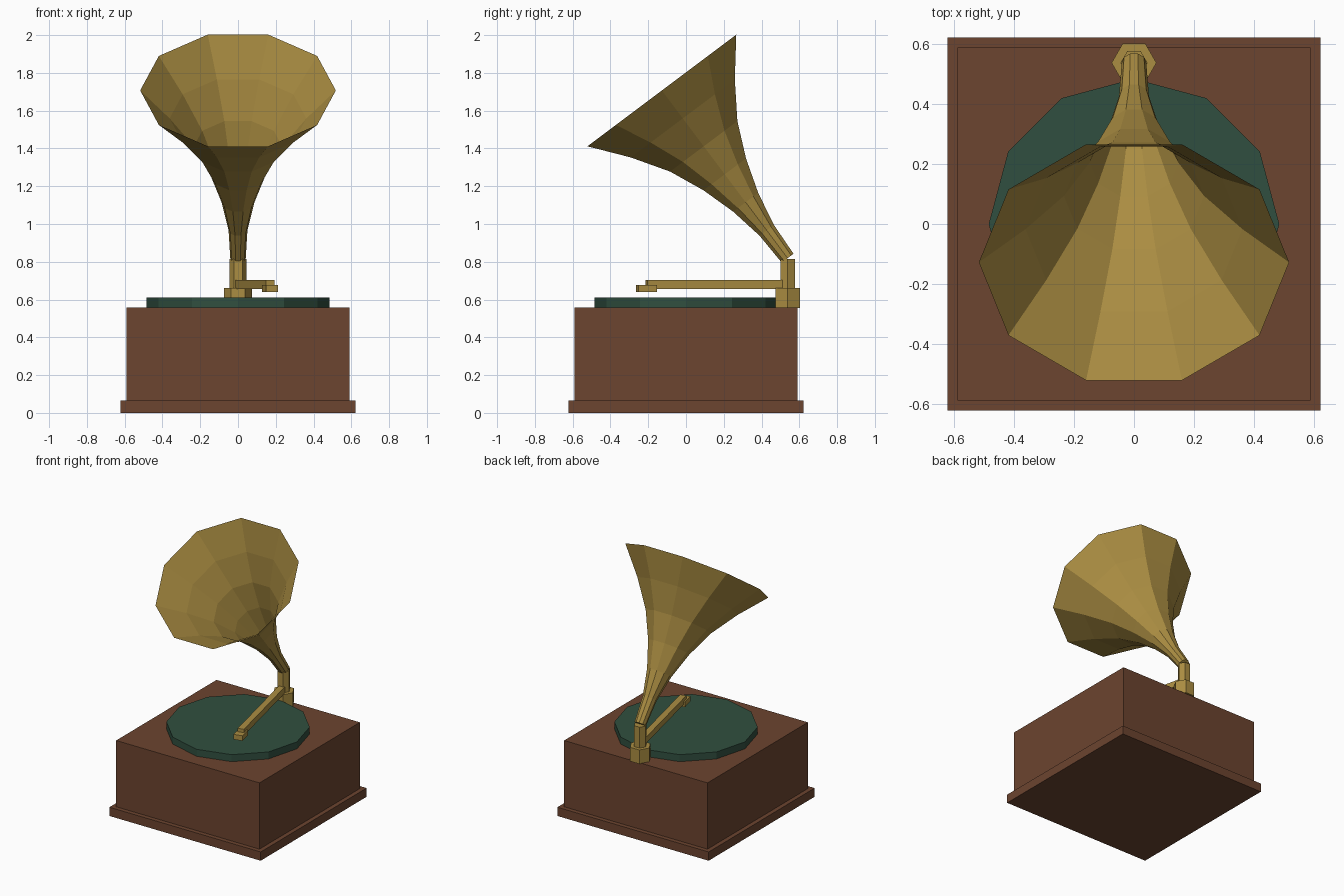
import bpy
import bmesh
from math import cos, sin, pi
from mathutils import Vector, Matrix

cube = bpy.data.objects.get("Cube")
if cube:
    bpy.data.objects.remove(cube, do_unlink=True)


def material(name, rgb):
    mat = bpy.data.materials.new(name)
    mat.use_nodes = True
    color = (*rgb, 1.0)
    mat.diffuse_color = color
    mat.node_tree.nodes["Principled BSDF"].inputs["Base Color"].default_value = color
    return mat


wood = material("brown wood", (0.15, 0.058, 0.029))
felt = material("green felt", (0.03, 0.078, 0.05))
brass = material("brass", (0.41, 0.27, 0.055))


def finish(bm, name, mat):
    mesh = bpy.data.meshes.new(name)
    bm.to_mesh(mesh)
    bm.free()
    mesh.materials.append(mat)
    obj = bpy.data.objects.new(name, mesh)
    bpy.context.collection.objects.link(obj)
    return obj


def box(name, mat, size, center, turn=0.0):
    bm = bmesh.new()
    place = (Matrix.Translation(center) @ Matrix.Rotation(turn, 4, 'Z')
             @ Matrix.Diagonal((*size, 1)))
    bmesh.ops.create_cube(bm, size=1, matrix=place)
    return finish(bm, name, mat)


def lathe(name, mat, profile, sides, origin, axis, caps):
    """Sweep (distance, radius) rings along an axis lying in the YZ plane."""
    bm = bmesh.new()
    axis = Vector(axis).normalized()
    across = Vector((1, 0, 0))
    up = axis.cross(across)
    rings = []
    for t, r in profile:
        middle = Vector(origin) + axis * t
        rings.append([bm.verts.new(middle + r * (cos(a) * across + sin(a) * up))
                      for a in (2 * pi * i / sides for i in range(sides))])
    for low, high in zip(rings, rings[1:]):
        for i in range(sides):
            j = (i + 1) % sides
            bm.faces.new((low[i], low[j], high[j], high[i]))
    if "start" in caps:
        bm.faces.new(rings[0][::-1])
    if "end" in caps:
        bm.faces.new(rings[-1])
    return finish(bm, name, mat)


def prism(name, mat, sides, radius, y, bottom, top):
    return lathe(name, mat, [(0, radius), (top - bottom, radius)], sides,
                 (0, y, bottom), (0, 0, 1), ("start", "end"))


# Wooden cabinet
box("plinth", wood, (1.245, 1.245, 0.065), (0, 0, 0.0325))
box("cabinet", wood, (1.18, 1.18, 0.493), (0, 0, 0.3115))

# Turntable
prism("turntable", felt, 12, 0.485, 0, 0.556, 0.61)

# Bracket and post at the back
post_y = 0.538
prism("bracket", brass, 6, 0.075, post_y, 0.556, 0.66)
prism("post", brass, 6, 0.045, post_y, 0.655, 0.815)

# Tone arm swung over the turntable, with its sound box
pivot = Vector((0, post_y, 0.68))
tip = Vector((0.17, -0.21, 0.68))
reach = tip - pivot
swing = Vector((0, -1)).angle_signed(reach.xy) * -1
box("tone_arm", brass, (0.045, reach.length, 0.046), (pivot + tip) / 2, swing)
box("sound_box", brass, (0.065, 0.1, 0.038), tip - Vector((0, 0, 0.021)), swing)

# Flared horn, open at the mouth
flare = [0.041, 0.05, 0.087, 0.148, 0.234, 0.362, 0.518]
step = 1.11 / (len(flare) - 1)
lathe("horn", brass, [(i * step, r) for i, r in enumerate(flare)], 10,
      (0, post_y, 0.819), (0, -0.6, 0.8), ("start",))
